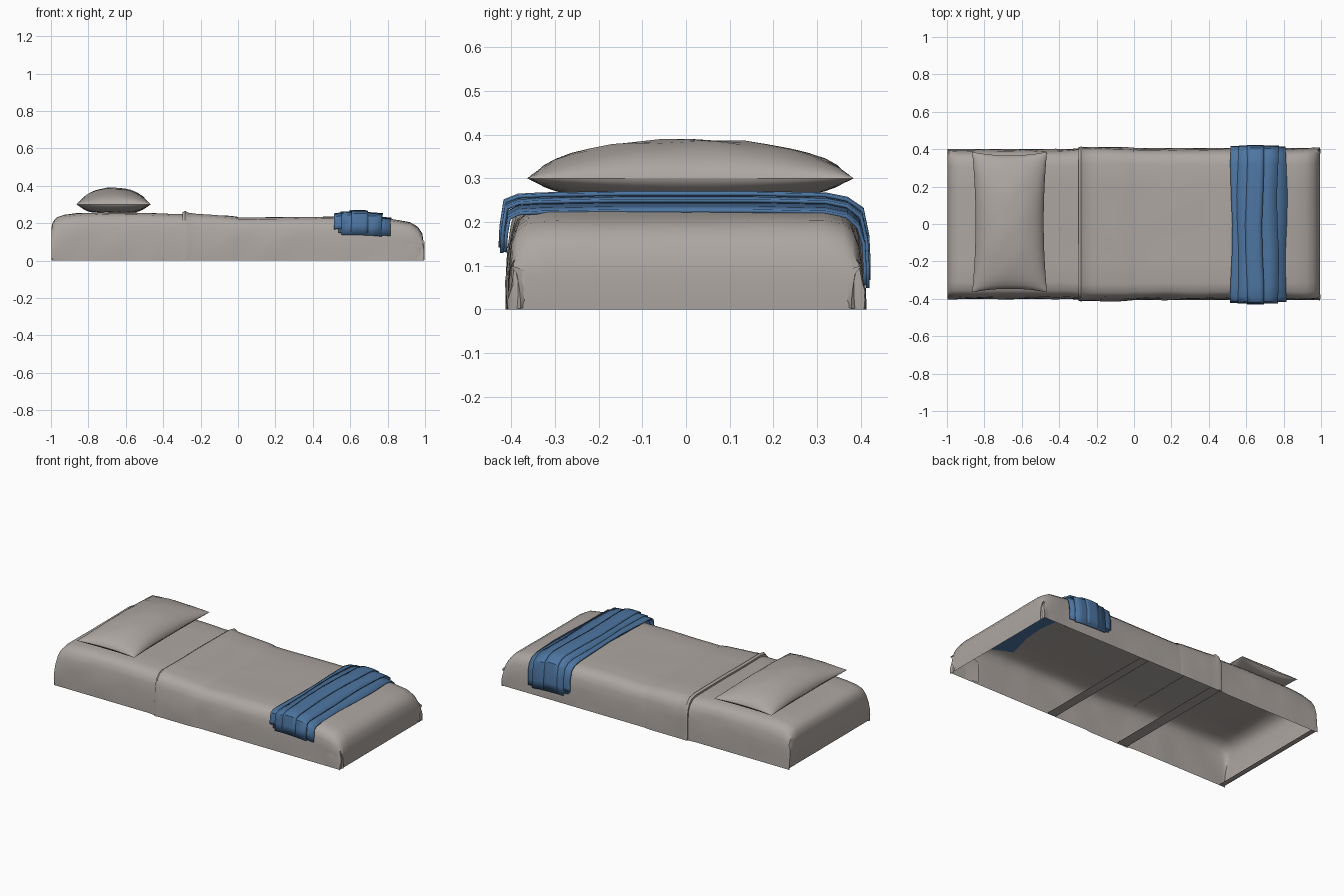
import bpy, bmesh, math
from mathutils import Vector, noise

if "Cube" in bpy.data.objects:
    bpy.data.objects.remove(bpy.data.objects["Cube"])


def material(name, rgb):
    m = bpy.data.materials.new(name)
    m.diffuse_color = (*rgb, 1)
    m.use_nodes = True
    m.node_tree.nodes["Principled BSDF"].inputs["Base Color"].default_value = m.diffuse_color
    return m


LINEN = material("warm grey linen", (0.42, 0.385, 0.36))
BLUE = material("blue cloth", (0.075, 0.18, 0.36))


def grid_object(name, rows, mat, thick=0.0, angle=35):
    """Skin a grid of points; thick adds cloth thickness inwards."""
    bm = bmesh.new()
    vs = [[bm.verts.new(p) for p in r] for r in rows]
    for a, b in zip(vs, vs[1:]):
        for i in range(len(a) - 1):
            bm.faces.new((a[i], b[i], b[i + 1], a[i + 1]))
    bmesh.ops.remove_doubles(bm, verts=bm.verts, dist=0.0005)
    bmesh.ops.recalc_face_normals(bm, faces=bm.faces)
    # the widest upward-facing region must point up
    if sum(f.normal.z * f.calc_area() for f in bm.faces) < -0.01:
        bmesh.ops.reverse_faces(bm, faces=bm.faces)
    me = bpy.data.meshes.new(name)
    bm.to_mesh(me)
    bm.free()
    ob = bpy.data.objects.new(name, me)
    bpy.context.collection.objects.link(ob)
    me.materials.append(mat)
    if thick:
        s = ob.modifiers.new("thickness", "SOLIDIFY")
        s.thickness, s.offset = thick, -1
    bpy.ops.object.select_all(action="DESELECT")
    ob.select_set(True)
    bpy.context.view_layer.objects.active = ob
    bpy.ops.object.shade_smooth_by_angle(angle=math.radians(angle))
    return ob


def section(x, h, w):
    """Open-bottomed cross-section of the bed at x, with soft wrinkles."""
    side = [(0, 0), (0, .25), (.004, .5), (.01, .72), (.022, .87), (.045, .96), (.09, 1)]
    left = [(-w + d, f * h) for d, f in side]
    mid = [(-.2, h), (-.1, h), (0, h), (.1, h), (.2, h)]
    pts = left + mid + [(-y, z) for y, z in reversed(left)]
    out = []
    for y, z in pts:
        n = noise.noise(Vector((x * 7, y * 5, z * 9)))
        wall = abs(y) > .33 and .02 < z < .22
        dy = .008 * n * math.copysign(1, y) if wall else 0
        out.append((x, y + dy, z if z < .01 else z + .003 * n))
    return out


def height(x, table):
    for (x0, z0), (x1, z1) in zip(table, table[1:]):
        if x <= x1:
            return z0 + (z1 - z0) * (x - x0) / (x1 - x0)
    return table[-1][1]


# Mattress cover: open underneath, rounded at head and foot
TOP = [(-.93, .244), (-.85, .254), (-.5, .255), (-.3, .246), (0, .229),
       (.5, .234), (.75, .232), (.86, .215)]
head = [(-.985, 0, .40), (-.998, .05, .402), (-.998, .17, .40), (-.99, .205, .40), (-.97, .23, .40)]
body = [(x, height(x, TOP), .40 if x < -.3 else .405)
        for x in [-.93 + 1.79 * i / 28 for i in range(29)]]
foot = [(.92, .203, .405), (.96, .18, .405), (.985, .145, .405), (.995, .08, .41), (.99, 0, .41)]
grid_object("mattress_cover", [section(*s) for s in head + body + foot], LINEN)

# Turned-down sheet band with a raised hem at its head edge
band = [(-.297, .244, .406), (-.296, .256, .411), (-.283, .264, .414), (-.268, .254, .411)]
band += [(x, height(x, TOP) + .006, .411) for x in (-.22, -.16, -.1, -.04)] + [(0, .232, .407)]
grid_object("folded_sheet", [section(*s) for s in band], LINEN)

# Gathered tucks at the two foot corners
for sy, tag in ((-1, "front"), (1, "back")):
    rows = []
    for x, z, b in [(.80, .13, 0), (.87, .155, .008), (.93, .15, .012), (.975, .125, .008), (.998, .10, -.01)]:
        rows.append([(x, sy * (.392 + b * f), z * t) for t, f in
                     ((1, -1), (.8, .5), (.5, 1), (.2, 1.3), (.02, 1.3))])
    rows.append([(.985, sy * (.33 + .01 * i), .08 - .019 * i) for i in range(5)])
    grid_object("corner_tuck_" + tag, rows, LINEN)

# Tuck straps and head lip on the underside
for name, x0, x1, y in (("strap_head", -.29, -.22, .405), ("strap_foot", .23, .29, .405),
                        ("head_lip", -.985, -.955, .40)):
    grid_object(name, [[(x, s * y, .003) for s in (-1, 0, 1)] for x in (x0, x1)], LINEN)


def drape(name, x0, x1, lift, zf, zb, sag=0.0):
    """Cloth strip laid across the bed and hanging over both sides."""
    t = .243 + lift
    prof = [(-.417 - lift * .5, zf), (-.415 - lift * .5, .19), (-.408 - lift * .4, t - .016),
            (-.385, t - .003), (-.33, t), (-.15, t + .003), (0, t + .003), (.15, t + .003),
            (.32, t), (.37, t - .01), (.397 + lift * .4, t - .035),
            (.41 + lift * .4, .17), (.413 + lift * .4, .11), (.413 + lift * .4, zb)]
    n = 5
    rows = []
    for i in range(n):
        x = x0 + (x1 - x0) * i / (n - 1)
        rows.append([(x + .006 * math.sin(9 * y + lift * 200), y,
                      z - sag * i / (n - 1) - (.003 if i in (0, n - 1) else 0)) for y, z in prof])
    grid_object(name, rows, BLUE, .008, 40)


# Folded blue runner in overlapping layers
drape("runner_under", .535, .815, .002, .15, .075, .016)
drape("runner_edge_fold", .52, .60, .010, .17, .09)
drape("runner_middle", .555, .77, .018, .14, .06, .008)
drape("runner_top_fold", .60, .69, .025, .145, .07)

# Pillow: pinched seam with pointed corners
N = 18
for part, rise in (("pillow_top", .09), ("pillow_bottom", -.042)):
    rows = []
    for i in range(N + 1):
        u = -math.cos(math.pi * i / N)
        row = []
        for j in range(N + 1):
            v = -math.cos(math.pi * j / N)
            x = -.665 + .20 * u * (1 - .09 * (1 - v * v))
            y = .01 + .375 * v * (1 - .05 * (1 - u * u))
            puff = (max(0, 1 - u * u) ** .55) * (max(0, 1 - v * v) ** .5)
            if rise < 0:
                puff = min(1, puff * 1.4)
            crease = .006 * noise.noise(Vector((u * 3, v * 4, 2))) * puff
            row.append((x, y, .30 + rise * puff + (crease if rise > 0 else 0)))
        rows.append(row)
    ob = grid_object(part, rows, LINEN)
    if rise < 0:
        ob.data.flip_normals()
